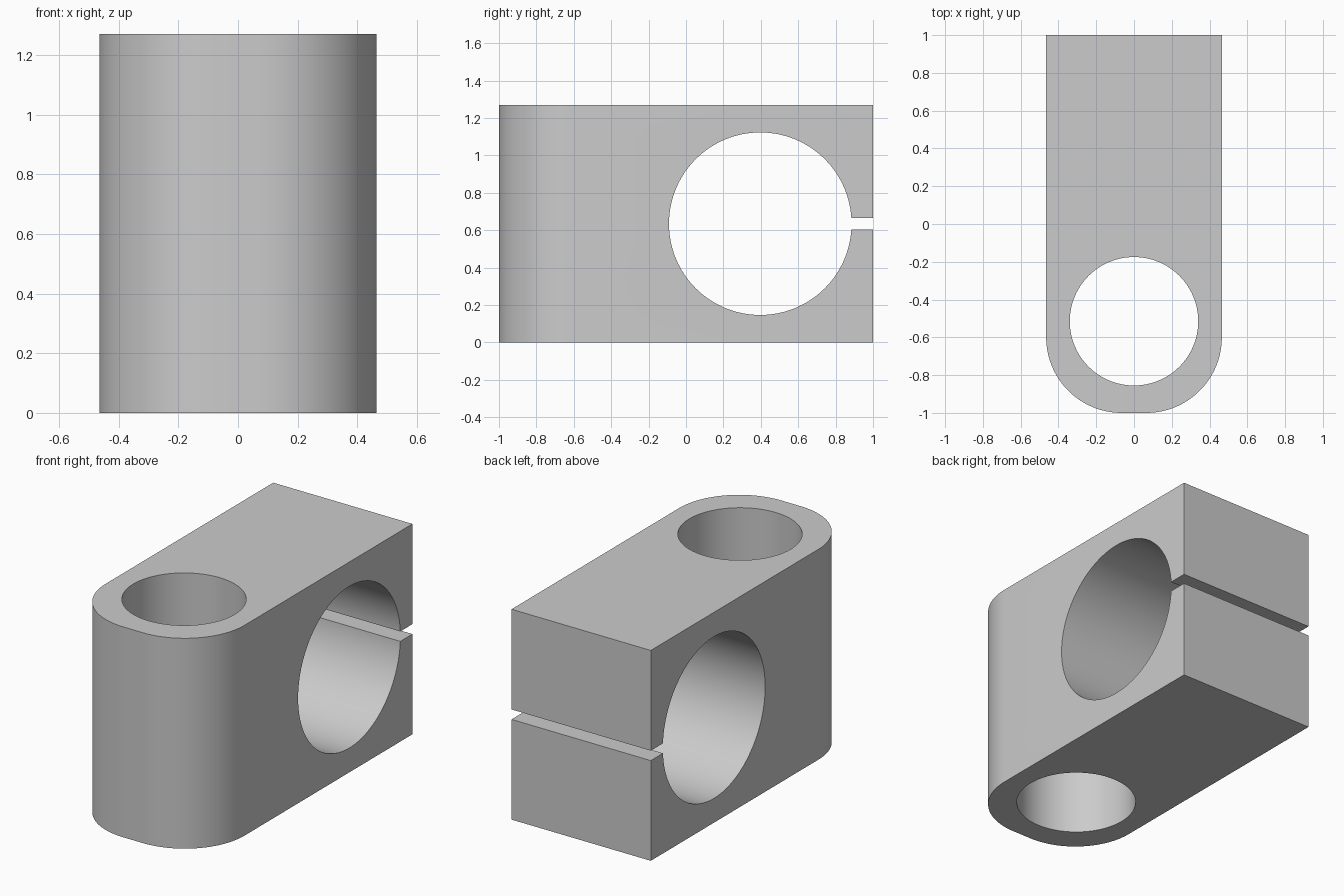
import bpy
import bmesh
from math import cos, sin, pi

if "Cube" in bpy.data.objects:
    bpy.data.objects.remove(bpy.data.objects["Cube"])

HALF_WIDTH, HEIGHT = 0.465, 1.27
CORNER = 0.4
STEPS = 32

grey = bpy.data.materials.new("plain_grey")
grey.use_nodes = True
grey.diffuse_color = (0.6, 0.6, 0.6, 1)
grey.node_tree.nodes["Principled BSDF"].inputs["Base Color"].default_value = (0.6, 0.6, 0.6, 1)


def corner(cx, cy, radius, start):
    """Quarter arc, counter-clockwise from the start angle."""
    angles = [start + pi / 2 * i / STEPS for i in range(STEPS + 1)]
    return [(cx + radius * cos(a), cy + radius * sin(a)) for a in angles]


def add_cutter(name):
    cutter = bpy.context.object
    cutter.name = name
    cutter.hide_render = True
    return cutter


# Clamp body: block with two rounded front corners
arc_x, arc_y = HALF_WIDTH - CORNER, CORNER - 1
outline = corner(-arc_x, arc_y, CORNER, pi) + corner(arc_x, arc_y, CORNER, 1.5 * pi)
outline += [(HALF_WIDTH, 1), (-HALF_WIDTH, 1)]
bm = bmesh.new()
base = bm.faces.new([bm.verts.new((x, y, 0)) for x, y in outline])
top = bmesh.ops.extrude_face_region(bm, geom=[base])["geom"]
bmesh.ops.translate(bm, vec=(0, 0, HEIGHT), verts=[v for v in top if isinstance(v, bmesh.types.BMVert)])
bmesh.ops.recalc_face_normals(bm, faces=bm.faces)
mesh = bpy.data.meshes.new("clamp_block")
bm.to_mesh(mesh)
bm.free()
body = bpy.data.objects.new("clamp_block", mesh)
bpy.context.collection.objects.link(body)
mesh.materials.append(grey)

# Upright bore, cross bore and clamping slot
cutters = []
bpy.ops.mesh.primitive_cylinder_add(vertices=96, radius=0.34, depth=3, location=(0, -0.515, HEIGHT / 2))
cutters.append(add_cutter("upright_bore_cutter"))
bpy.ops.mesh.primitive_cylinder_add(vertices=128, radius=0.488, depth=3,
                                    location=(0, 0.397, HEIGHT / 2), rotation=(0, pi / 2, 0))
cutters.append(add_cutter("cross_bore_cutter"))
bpy.ops.mesh.primitive_cube_add(size=1, location=(0, 0.9, HEIGHT / 2))
bpy.context.object.scale = (3, 0.6, 0.06)
cutters.append(add_cutter("slot_cutter"))

bpy.ops.object.select_all(action="DESELECT")
bpy.context.view_layer.objects.active = body
body.select_set(True)
for cutter in cutters:
    cut = body.modifiers.new(cutter.name, "BOOLEAN")
    cut.operation = "DIFFERENCE"
    cut.solver = "EXACT"
    cut.object = cutter
    bpy.ops.object.modifier_apply(modifier=cut.name)
for cutter in cutters:
    bpy.data.objects.remove(cutter)

bpy.ops.object.shade_smooth_by_angle(angle=pi / 6)
